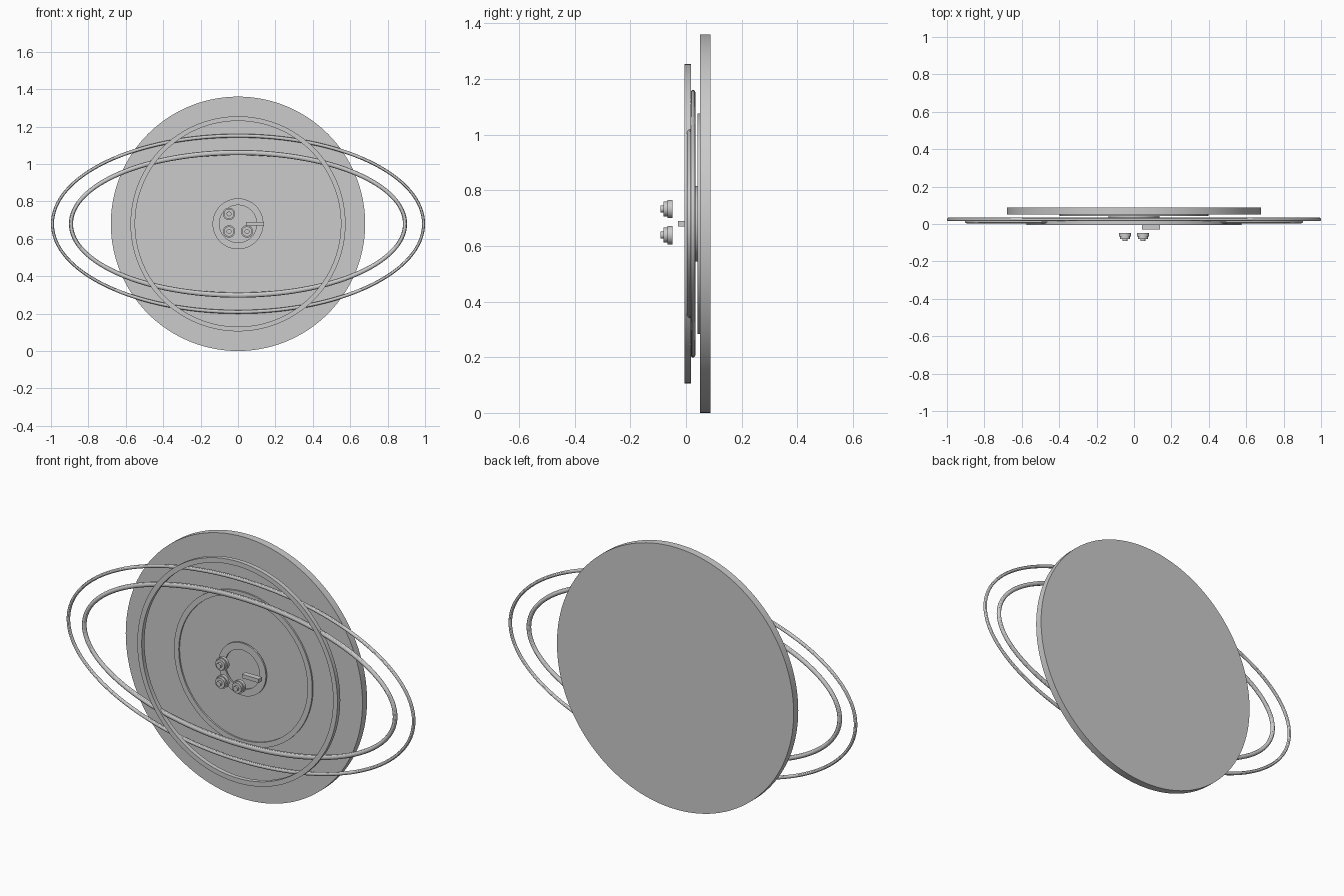
import bpy
import bmesh
from math import cos, sin, pi

if "Cube" in bpy.data.objects:
    bpy.data.objects.remove(bpy.data.objects["Cube"], do_unlink=True)

CENTRE_Z = 0.68

grey = bpy.data.materials.new("plain_grey")
grey.use_nodes = True
grey.diffuse_color = (0.6, 0.6, 0.6, 1)
grey.node_tree.nodes["Principled BSDF"].inputs["Base Color"].default_value = (0.6, 0.6, 0.6, 1)


def finish(name, bm, x=0, z=CENTRE_Z, smooth=True):
    bmesh.ops.recalc_face_normals(bm, faces=bm.faces)
    mesh = bpy.data.meshes.new(name)
    bm.to_mesh(mesh)
    bm.free()
    mesh.materials.append(grey)
    obj = bpy.data.objects.new(name, mesh)
    obj.location = (x, 0, z)
    bpy.context.collection.objects.link(obj)
    if smooth:
        bpy.ops.object.select_all(action="DESELECT")
        obj.select_set(True)
        bpy.context.view_layer.objects.active = obj
        bpy.ops.object.shade_smooth_by_angle(angle=pi / 6)
    return obj


def lathe(name, profile, x=0, z=CENTRE_Z, sides=128, closed=False):
    """Turn (radius, y) points about the y axis; open profiles get end caps."""
    bm = bmesh.new()
    loops = [[bm.verts.new((r * cos(2 * pi * i / sides), y, r * sin(2 * pi * i / sides)))
              for i in range(sides)] for r, y in profile]
    pairs = list(zip(loops, loops[1:]))
    if closed:
        pairs.append((loops[-1], loops[0]))
    else:
        bm.faces.new(loops[0])
        bm.faces.new(loops[-1])
    for a, b in pairs:
        for i in range(sides):
            j = (i + 1) % sides
            bm.faces.new((a[i], a[j], b[j], b[i]))
    return finish(name, bm, x, z)


def flat_ring(name, inner, outer, front, back):
    return lathe(name, [(inner, front), (outer, front), (outer, back), (inner, back)], closed=True)


def oval_ring(name, rx, rz, tx, tz, y, ty, sides=128, around=12):
    """Oval hoop with a rounded section, slightly thicker at top and bottom."""
    bm = bmesh.new()
    loops = []
    for i in range(sides):
        a = 2 * pi * i / sides
        loops.append([bm.verts.new(((rx + tx * cos(b)) * cos(a), y + ty * sin(b),
                                    (rz + tz * cos(b)) * sin(a)))
                      for b in (2 * pi * k / around for k in range(around))])
    for i in range(sides):
        p, q = loops[i], loops[(i + 1) % sides]
        for k in range(around):
            m = (k + 1) % around
            bm.faces.new((p[k], p[m], q[m], q[k]))
    return finish(name, bm)


# Backing disc and the round rings in front of it
lathe("backing_disc", [(0.68, 0.05), (0.68, 0.088)])
flat_ring("middle_ring", 0.37, 0.397, 0.042, 0.05)
flat_ring("hub_ring", 0.1, 0.136, 0.034, 0.043)
flat_ring("front_ring", 0.55, 0.575, -0.005, 0.018)

# Two wide oval hoops
oval_ring("outer_hoop", 0.992, 0.471, 0.008, 0.01, 0.025, 0.009)
oval_ring("inner_hoop", 0.893, 0.381, 0.011, 0.014, 0.014, 0.011)

# Three stepped knobs
knob = [(0.033, -0.049), (0.033, -0.066), (0.027, -0.066), (0.027, -0.08),
        (0.013, -0.08), (0.013, -0.092)]
for name, x, z in (("upper_knob", -0.048, 0.733), ("lower_knob", -0.048, 0.639),
                   ("side_knob", 0.048, 0.639)):
    lathe(name, knob, x, z, sides=32)

# Short pointer bar
bm = bmesh.new()
bmesh.ops.create_cube(bm, size=1)
bmesh.ops.scale(bm, vec=(0.096, 0.029, 0.02), verts=bm.verts)
bmesh.ops.translate(bm, vec=(0.091, -0.0145, 0), verts=bm.verts)
finish("pointer_bar", bm, smooth=False)
